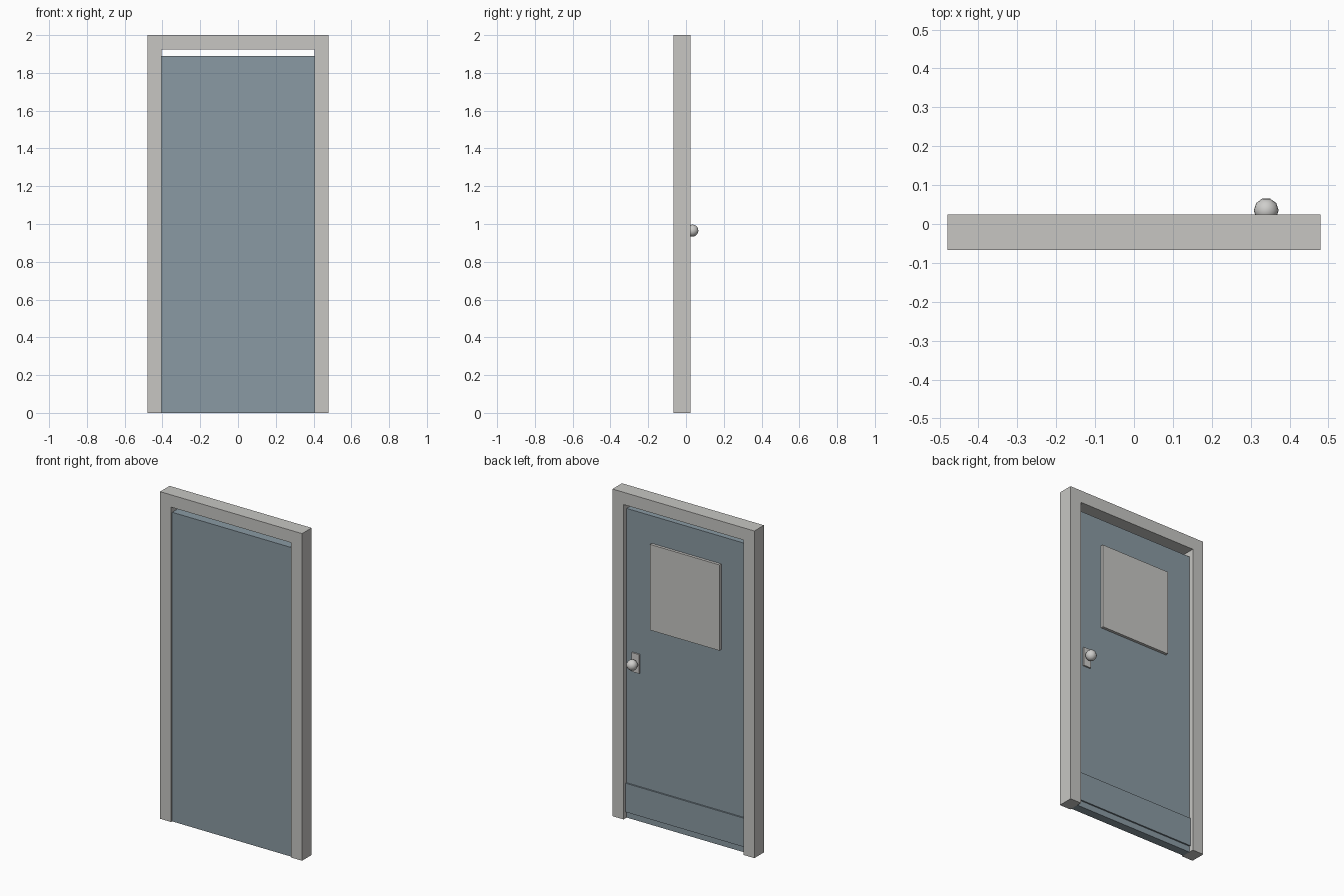
import bpy, bmesh, math
from mathutils import Matrix

if "Cube" in bpy.data.objects:
    bpy.data.objects.remove(bpy.data.objects["Cube"], do_unlink=True)


def material(name, rgb):
    mat = bpy.data.materials.new(name)
    mat.use_nodes = True
    colour = (*rgb, 1.0)
    mat.diffuse_color = colour
    mat.node_tree.nodes["Principled BSDF"].inputs["Base Color"].default_value = colour
    return mat


grey = material("warm_light_grey", (0.57, 0.565, 0.545))
blue = material("slate_blue", (0.255, 0.323, 0.366))
metal = material("pale_metal", (0.62, 0.615, 0.6))


def finish(name, bm, mat):
    bmesh.ops.recalc_face_normals(bm, faces=bm.faces)
    mesh = bpy.data.meshes.new(name)
    bm.to_mesh(mesh)
    bm.free()
    mesh.materials.append(mat)
    obj = bpy.data.objects.new(name, mesh)
    bpy.context.collection.objects.link(obj)
    return obj


def extrude_outline(name, outline, y0, y1, mat):
    """Extrude an x-z outline from y0 to y1."""
    bm = bmesh.new()
    face = bm.faces.new([bm.verts.new((x, y0, z)) for x, z in outline])
    result = bmesh.ops.extrude_face_region(bm, geom=[face])
    verts = [v for v in result["geom"] if isinstance(v, bmesh.types.BMVert)]
    bmesh.ops.translate(bm, verts=verts, vec=(0, y1 - y0, 0))
    return finish(name, bm, mat)


def box(name, x0, x1, y0, y1, z0, z1, mat):
    return extrude_outline(name, [(x0, z0), (x1, z0), (x1, z1), (x0, z1)], y0, y1, mat)


# Frame: jambs and header as one arch-shaped profile
outer, inner, top, head = 0.48, 0.405, 2.0, 1.925
half = [(outer, top), (outer, 0), (inner, 0), (inner, head)]
arch = half + [(-x, z) for x, z in reversed(half)]
extrude_outline("door_frame", arch, -0.067, 0.025, grey)

# Door leaf with a gap below the header
door_back = -0.005
box("door_leaf", -inner, inner, -0.057, door_back, 0, 1.89, blue)

# Raised panels on the back of the door
box("kick_plate", -inner, inner, door_back, 0.004, 0.037, 0.213, blue)
box("window_panel", -0.235, 0.235, door_back, 0.012, 1.198, 1.722, grey)

# Knob with its back plate and stem
knob_x, knob_y, knob_z, radius = 0.34, 0.035, 0.965, 0.032
box("knob_plate", knob_x - 0.026, knob_x + 0.026, door_back, 0.004,
    knob_z - 0.058, knob_z + 0.058, metal)

bm = bmesh.new()
bmesh.ops.create_cone(bm, cap_ends=True, segments=10, radius1=0.014, radius2=0.014, depth=0.02,
                      matrix=Matrix.Translation((knob_x, 0.008, knob_z))
                      @ Matrix.Rotation(math.pi / 2, 4, "X"))
finish("knob_stem", bm, metal)

bm = bmesh.new()
bmesh.ops.create_uvsphere(bm, u_segments=10, v_segments=10, radius=radius,
                          matrix=Matrix.Translation((knob_x, knob_y, knob_z))
                          @ Matrix.Rotation(math.pi / 2, 4, "Z"))
knob = finish("door_knob", bm, metal)
for poly in knob.data.polygons:
    poly.use_smooth = True
